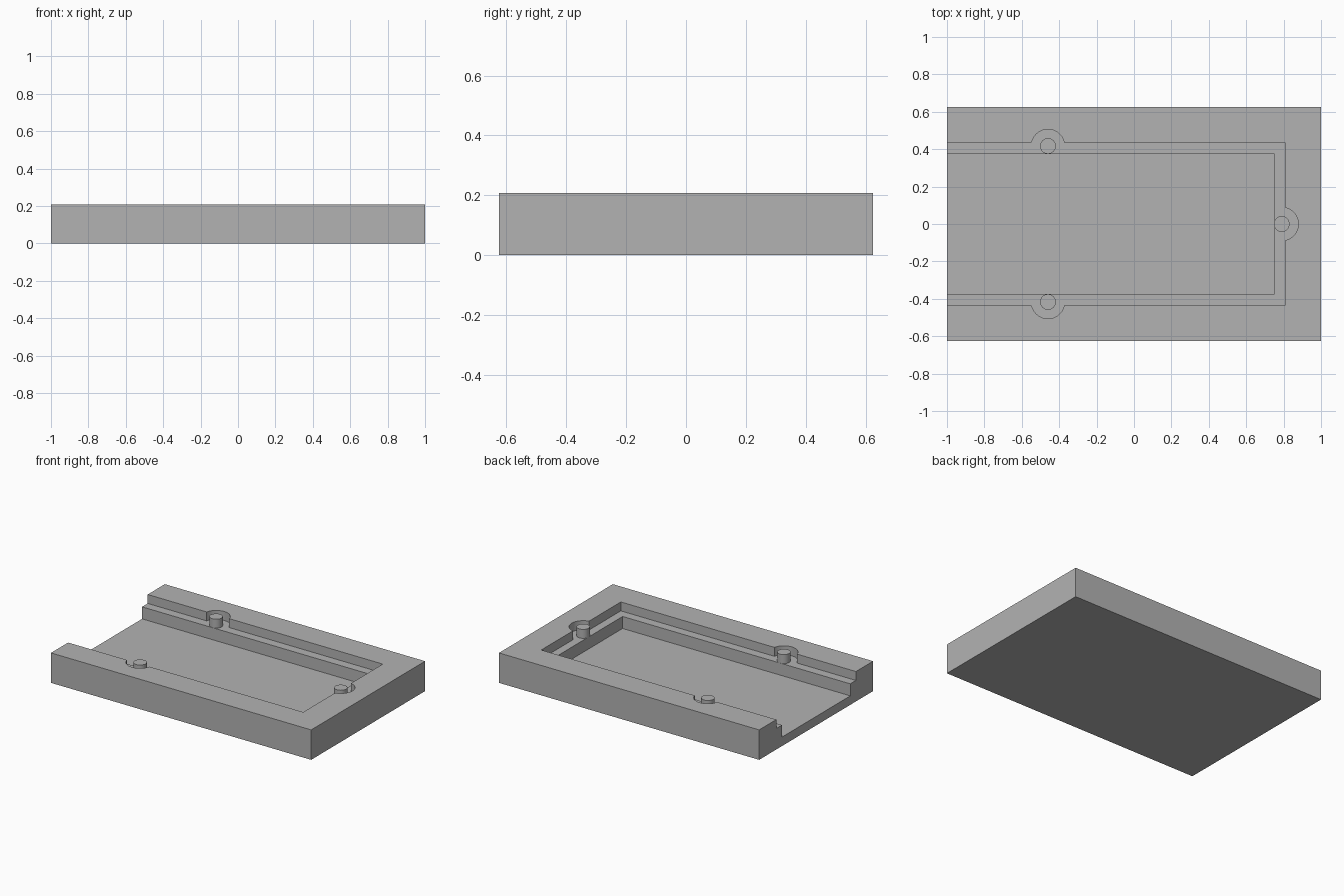
import bpy
import bmesh
import math

if "Cube" in bpy.data.objects:
    bpy.data.objects.remove(bpy.data.objects["Cube"], do_unlink=True)

# Overall sizes and levels
HALF_X, HALF_Y, TOP = 1.0, 0.625, 0.208
LEDGE_Z, FLOOR_Z = 0.146, 0.0625
LEDGE_X, LEDGE_Y = 0.807, 0.437
POCKET_X, POCKET_Y = 0.75, 0.375
PIN_R, SCALLOP_R = 0.042, 0.089
OUTSIDE = -1.2

# Pin centre and the direction in which its scallop bulges
PINS = {
    "front_pin": (-0.46, -0.417, -90),
    "end_pin": (0.79, 0.0, 0),
    "back_pin": (-0.46, 0.417, 90),
}

# One plain grey for everything
grey = bpy.data.materials.new("plain_grey")
grey.use_nodes = True
GREY = (0.45, 0.45, 0.45, 1.0)
grey.diffuse_color = GREY
grey.node_tree.nodes["Principled BSDF"].inputs["Base Color"].default_value = GREY


def prism(name, outline, z0, z1):
    """Extrude a counter-clockwise outline from z0 to z1."""
    bm = bmesh.new()
    face = bm.faces.new([bm.verts.new((x, y, z0)) for x, y in outline])
    grown = bmesh.ops.extrude_face_region(bm, geom=[face], use_keep_orig=True)
    for v in grown["geom"]:
        if isinstance(v, bmesh.types.BMVert):
            v.co.z = z1
    bmesh.ops.recalc_face_normals(bm, faces=bm.faces)
    mesh = bpy.data.meshes.new(name)
    bm.to_mesh(mesh)
    bm.free()
    obj = bpy.data.objects.new(name, mesh)
    obj.data.materials.append(grey)
    bpy.context.collection.objects.link(obj)
    return obj


def rectangle(x0, x1, half_y):
    return [(x0, -half_y), (x1, -half_y), (x1, half_y), (x0, half_y)]


def arc(cx, cy, radius, start, end, steps):
    angles = [start + (end - start) * i / steps for i in range(steps + 1)]
    return [(cx + radius * math.cos(a), cy + radius * math.sin(a)) for a in angles]


def scallop(pin):
    """Arc of the clearance around a pin, from wall to wall."""
    cx, cy, facing = PINS[pin]
    wall = LEDGE_X - cx if facing == 0 else LEDGE_Y - abs(cy)
    spread = math.acos(wall / SCALLOP_R)
    middle = math.radians(facing)
    return arc(cx, cy, SCALLOP_R, middle - spread, middle + spread, 24)


def activate(obj):
    bpy.ops.object.select_all(action="DESELECT")
    obj.select_set(True)
    bpy.context.view_layer.objects.active = obj


# Solid block, with a scalloped recess and a deeper pocket open at one end
tray = prism("tray", rectangle(-HALF_X, HALF_X, HALF_Y), 0, TOP)
recess_outline = (
    [(OUTSIDE, -LEDGE_Y)] + scallop("front_pin")
    + [(LEDGE_X, -LEDGE_Y)] + scallop("end_pin")
    + [(LEDGE_X, LEDGE_Y)] + scallop("back_pin")
    + [(OUTSIDE, LEDGE_Y)]
)
cutters = [
    prism("recess_cutter", recess_outline, LEDGE_Z, TOP + 0.1),
    prism("pocket_cutter", rectangle(OUTSIDE, POCKET_X, POCKET_Y), FLOOR_Z, TOP + 0.2),
]
for cutter in cutters:
    cutter.hide_render = True
    cut = tray.modifiers.new(cutter.name, "BOOLEAN")
    cut.operation = "DIFFERENCE"
    cut.solver = "EXACT"
    cut.object = cutter
    activate(tray)
    bpy.ops.object.modifier_apply(modifier=cut.name)
    bpy.data.objects.remove(cutter, do_unlink=True)

# Locating pins standing on the ledge
parts = [tray]
for name, (px, py, facing) in PINS.items():
    circle = arc(px, py, PIN_R, 0, math.tau, 32)[:-1]
    parts.append(prism(name, circle, LEDGE_Z, TOP))

for part in parts:
    activate(part)
    bpy.ops.object.shade_smooth_by_angle(angle=math.radians(30))
